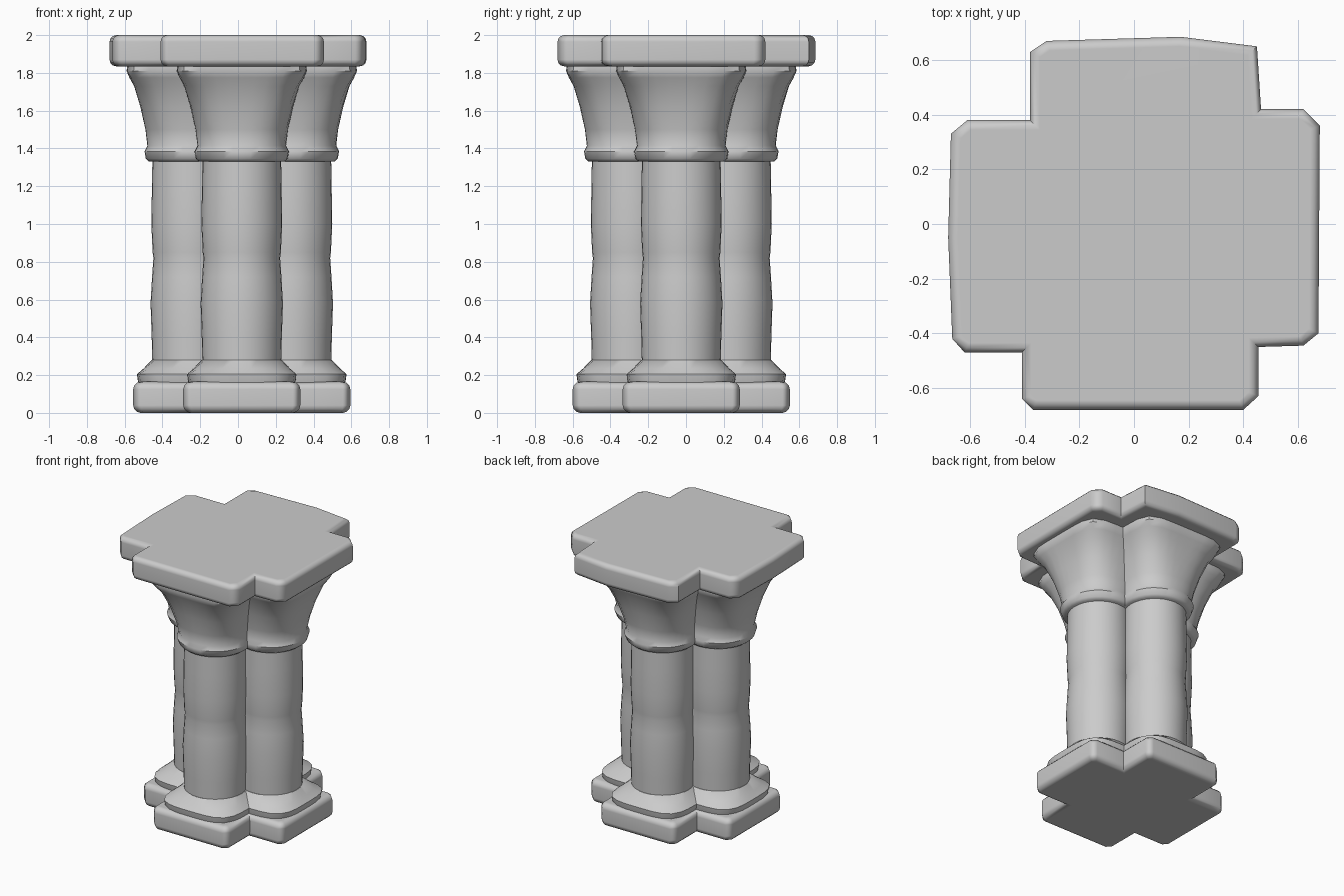
import bpy, bmesh, math

if "Cube" in bpy.data.objects:
    bpy.data.objects.remove(bpy.data.objects["Cube"], do_unlink=True)

CX, CY = 0.02, -0.025   # middle of the column cluster
REACH = 0.265           # distance of each column from that middle
SIDES = 32

stone = bpy.data.materials.new("grey stone")
stone.use_nodes = True
GREY = (0.6, 0.6, 0.6, 1)
stone.diffuse_color = GREY
stone.node_tree.nodes["Principled BSDF"].inputs["Base Color"].default_value = GREY


def finish(bm, name, angle):
    bmesh.ops.recalc_face_normals(bm, faces=bm.faces)
    mesh = bpy.data.meshes.new(name)
    bm.to_mesh(mesh)
    bm.free()
    mesh.materials.append(stone)
    obj = bpy.data.objects.new(name, mesh)
    bpy.context.collection.objects.link(obj)
    bpy.ops.object.select_all(action="DESELECT")
    obj.select_set(True)
    bpy.context.view_layer.objects.active = obj
    bpy.ops.object.shade_smooth_by_angle(angle=math.radians(angle))
    return obj


def loft(name, x, y, rows):
    """Stack of rings; each row is height, half width, squareness (2 is round)."""
    bm = bmesh.new()
    rings = []
    for z, half, square in rows:
        ring = []
        for i in range(SIDES):
            a = math.tau * i / SIDES
            c, s = math.cos(a), math.sin(a)
            r = half / (abs(c) ** square + abs(s) ** square) ** (1 / square)
            ring.append(bm.verts.new((x + r * c, y + r * s, z)))
        rings.append(ring)
    for low, high in zip(rings, rings[1:]):
        for i in range(SIDES):
            j = (i + 1) % SIDES
            bm.faces.new((low[i], low[j], high[j], high[i]))
    bm.faces.new(rings[0][::-1])
    bm.faces.new(rings[-1])
    return finish(bm, name, 40)


def slab(name, outline, bottom, top, soft):
    """Extruded outline with rounded upper and lower rims."""
    bm = bmesh.new()
    face = bm.faces.new([bm.verts.new((x, y, bottom)) for x, y in outline])
    grown = bmesh.ops.extrude_face_region(bm, geom=[face])
    for v in grown["geom"]:
        if isinstance(v, bmesh.types.BMVert):
            v.co.z = top
    rims = [e for e in bm.edges if abs(e.verts[0].co.z - e.verts[1].co.z) < 0.01]
    bmesh.ops.bevel(bm, geom=rims, offset=soft, segments=3, profile=0.5,
                    affect="EDGES")
    obj = finish(bm, name, 50)
    obj.modifiers.new("even shading", "WEIGHTED_NORMAL").keep_sharp = True
    return obj


# Plinth: a regular cross with clipped outer corners
arm, far, clip = 0.31, 0.575, 0.04
quarter = [(arm, -arm), (far - clip, -arm), (far, clip - arm),
           (far, arm - clip), (far - clip, arm)]
plinth = []
for turn in range(4):
    c, s = round(math.cos(turn * math.pi / 2)), round(math.sin(turn * math.pi / 2))
    plinth += [(CX + c * x - s * y, CY + s * x + c * y) for x, y in quarter]
slab("plinth", plinth, 0, 0.165, 0.04)

# Top slab: a worn, slightly uneven cross
top_outline = [
    (-0.41, -0.47), (-0.41, -0.64), (-0.37, -0.68), (0.40, -0.68), (0.455, -0.63),
    (0.455, -0.45), (0.62, -0.445), (0.675, -0.40), (0.68, 0.36), (0.62, 0.42),
    (0.465, 0.42), (0.45, 0.65), (0.17, 0.685), (-0.32, 0.67), (-0.38, 0.63),
    (-0.38, 0.38), (-0.61, 0.38), (-0.67, 0.33), (-0.68, -0.05), (-0.665, -0.42),
    (-0.62, -0.47)]
slab("top_slab", top_outline, 1.835, 2.0, 0.035)

# Profiles shared by the four columns
base_rows = [(0.12, 0.27, 4), (0.17, 0.285, 4), (0.205, 0.29, 4),
             (0.235, 0.255, 3), (0.28, 0.212, 2)]
shaft_rows = [(0.2, 0.207, 2), (0.4, 0.212, 2), (0.58, 0.218, 2), (0.72, 0.21, 2),
              (0.82, 0.203, 2), (0.85, 0.207, 2), (1.0, 0.214, 2),
              (1.18, 0.211, 2), (1.36, 0.208, 2)]
capital_rows = [(1.33, 0.225, 2), (1.345, 0.243, 2), (1.385, 0.25, 2.2),
                (1.415, 0.235, 2.2), (1.5, 0.245, 2.5), (1.62, 0.272, 3),
                (1.73, 0.305, 4), (1.775, 0.33, 5), (1.81, 0.345, 6),
                (1.85, 0.34, 6)]

for side, dx, dy in (("front", 0, -1), ("back", 0, 1), ("left", 1, 0), ("right", -1, 0)):
    x, y = CX + dx * REACH, CY + dy * REACH
    loft(side + "_base", x, y, base_rows)
    loft(side + "_shaft", x, y, shaft_rows)
    loft(side + "_capital", x, y, capital_rows)
